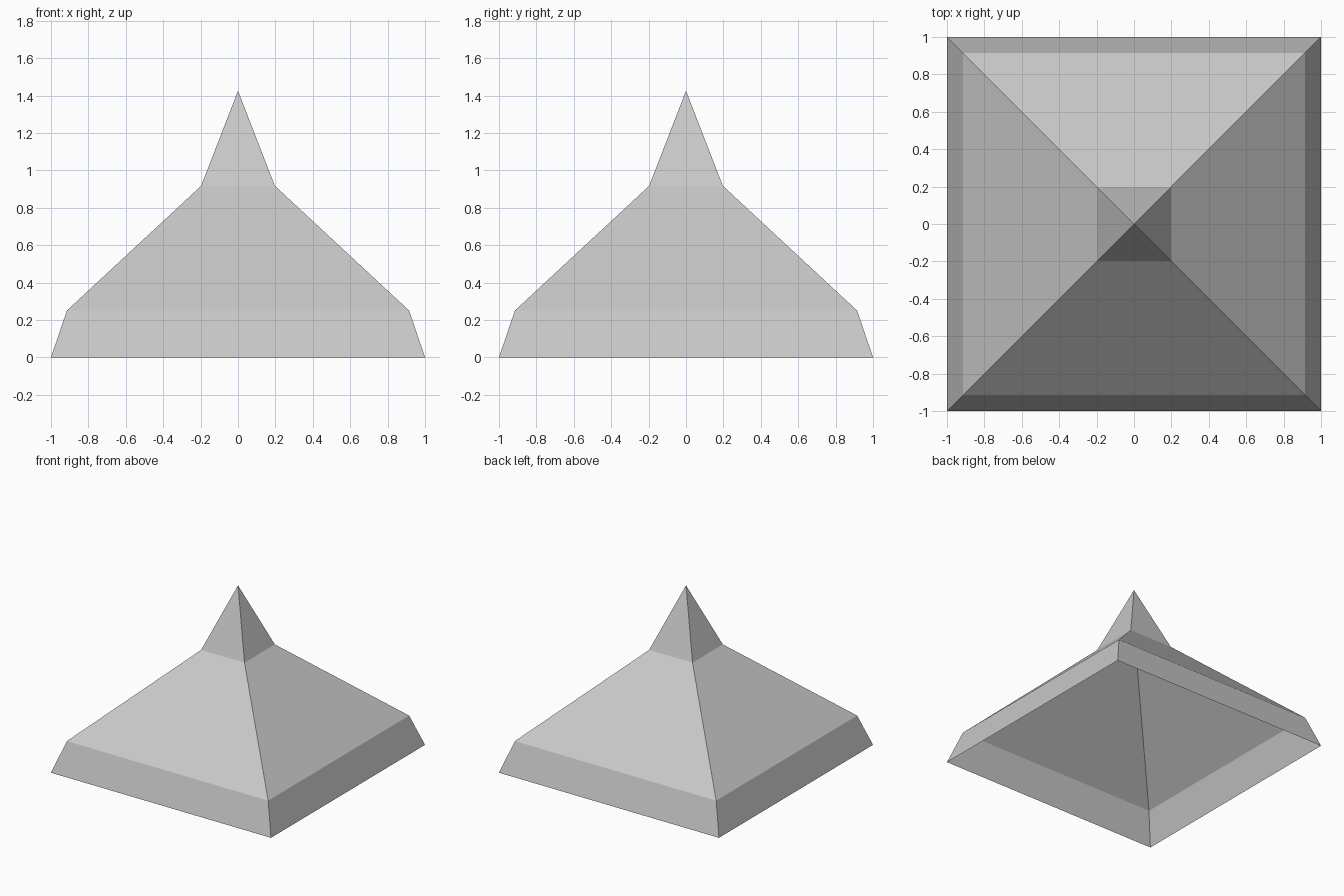
import bpy
import bmesh
import math

cube = bpy.data.objects.get("Cube")
if cube:
    bpy.data.objects.remove(cube, do_unlink=True)

# Single plain grey
grey = bpy.data.materials.new("plain grey")
grey.use_nodes = True
colour = (0.58, 0.58, 0.58, 1)
grey.diffuse_color = colour
grey.node_tree.nodes["Principled BSDF"].inputs["Base Color"].default_value = colour

# Half-width and height at the eave rim, eave top, neck and tip
PROFILE = [(1.0, 0.0), (0.915, 0.25), (0.197, 0.917), (0.0, 1.425)]

# Square roof shell, open underneath: spin the corner profile in four steps
bm = bmesh.new()
verts = [bm.verts.new((w, w, z)) for w, z in PROFILE]
edges = [bm.edges.new(pair) for pair in zip(verts, verts[1:])]
bmesh.ops.spin(bm, geom=verts + edges, cent=(0, 0, 0), axis=(0, 0, 1),
               angle=math.tau, steps=4, use_duplicate=False)
bmesh.ops.remove_doubles(bm, verts=bm.verts, dist=0.001)

# Point every face outwards
bm.normal_update()
for face in bm.faces:
    if face.normal.z < 0:
        face.normal_flip()

mesh = bpy.data.meshes.new("spire_roof")
bm.to_mesh(mesh)
bm.free()
mesh.materials.append(grey)
roof = bpy.data.objects.new("spire_roof", mesh)
bpy.context.collection.objects.link(roof)
